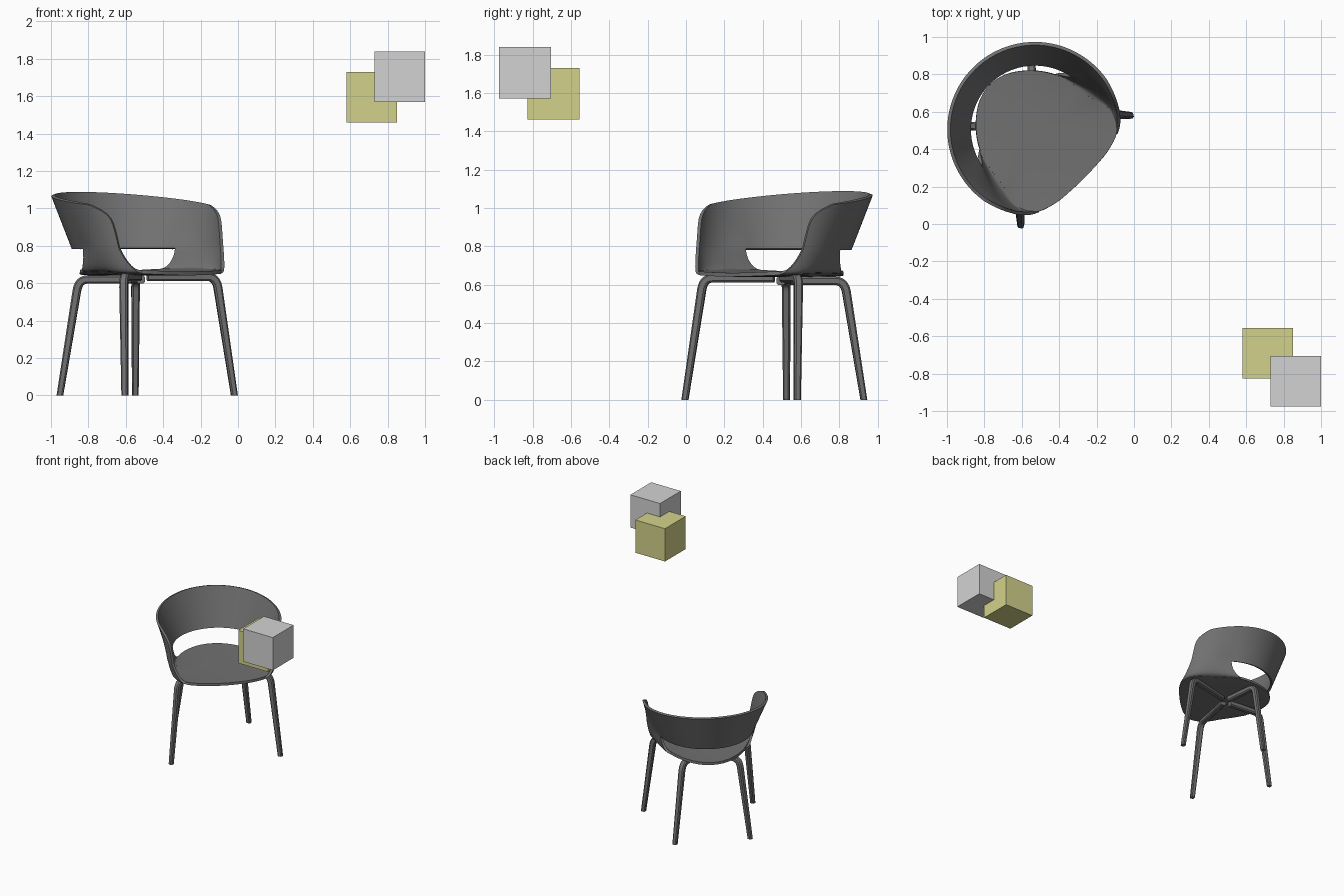
import bpy, bmesh, math
from mathutils import Vector, Matrix

cube = bpy.data.objects.get("Cube")
if cube:
    bpy.data.objects.remove(cube, do_unlink=True)

# Chair placement: local +x is the chair's front, local y its width
PLACE = Matrix.Translation((-0.53, 0.505, 0)) @ Matrix.Rotation(math.radians(-45), 4, 'Z')


def material(name, rgb):
    m = bpy.data.materials.new(name)
    m.use_nodes = True
    m.diffuse_color = (*rgb, 1)
    m.node_tree.nodes["Principled BSDF"].inputs["Base Color"].default_value = (*rgb, 1)
    return m


CHARCOAL = material("charcoal", (0.165, 0.165, 0.165))
GREY = material("light grey", (0.65, 0.65, 0.65))
YELLOW = material("dull yellow", (0.65, 0.65, 0.26))


def finish(name, bm, mat, thickness=0.0):
    """Turn a half mesh into a mirrored, optionally thickened chair part."""
    bmesh.ops.remove_doubles(bm, verts=bm.verts, dist=0.0002)
    bmesh.ops.recalc_face_normals(bm, faces=bm.faces)
    me = bpy.data.meshes.new(name)
    bm.to_mesh(me)
    bm.free()
    me.materials.append(mat)
    ob = bpy.data.objects.new(name, me)
    bpy.context.collection.objects.link(ob)
    ob.matrix_world = PLACE
    mirror = ob.modifiers.new("mirror", 'MIRROR')
    mirror.use_axis = (False, True, False)
    mirror.merge_threshold = 0.0005
    if thickness:
        solid = ob.modifiers.new("thickness", 'SOLIDIFY')
        solid.thickness = thickness
        solid.offset = 0
    bpy.ops.object.select_all(action='DESELECT')
    ob.select_set(True)
    bpy.context.view_layer.objects.active = ob
    bpy.ops.object.convert(target='MESH')
    bpy.ops.object.shade_smooth_by_angle(angle=math.radians(40))
    return ob


def grid(bm, rows):
    """Skin rows of points; neighbouring rows share their leading columns."""
    vs = [[bm.verts.new(p) for p in row] for row in rows]
    for a, b in zip(vs, vs[1:]):
        for i in range(min(len(a), len(b)) - 1):
            quad = (a[i], a[i + 1], b[i + 1], b[i])
            bm.faces.new(quad)


# Seat radius every 15 degrees, from the front round to the back
RIM = [.37, .38, .41, .44, .415, .345, .322, .315, .313, .315, .323, .335, .34]


def seat_radius(deg):
    k = min(int(deg / 15), 11)
    t = deg / 15 - k
    p0, p1, p2, p3 = (RIM[min(abs(j), 24 - abs(j))] for j in range(k - 1, k + 3))
    return p1 + 0.5 * t * (p2 - p0 + t * (2*p0 - 5*p1 + 4*p2 - p3 + t * (3*(p1 - p2) + p3 - p0)))


def rim_height(deg):
    return 0.652 + 0.018 * math.sin(math.radians(deg)) ** 2


def polar(r, deg, z):
    a = math.radians(deg)
    return (r * math.cos(a), r * math.sin(a), z)


# Seat: shallow dished pad
bm = bmesh.new()
rows = []
for j in range(11):
    f = max(j / 10, 0.001)
    rows.append([polar(f * seat_radius(a), a, 0.65 + f ** 3 * (rim_height(a) - 0.65))
                 for a in range(0, 181, 3)])
grid(bm, rows)
finish("seat", bm, CHARCOAL, 0.02)

# Backrest shell: side panels rise from the seat into a leaning wraparound band
BAND_Z = 0.785
HOLE = 101


def band_radius(deg, t):
    w = min(max((deg - 52) / 53, 0), 1)
    w = w * w * (3 - 2 * w)
    return 0.46 - 0.11 * w * (1 - t)


def span(a, b, n):
    return [a + (b - a) * i / n for i in range(n + 1)]


rows = []
for s in span(0, 1, 10):
    front = 42 + 16 * s ** 0.7
    back = HOLE + 14 * (1 - s) ** 2
    row = []
    for a in span(front, back, 14):
        r0, z0 = seat_radius(a), rim_height(a)
        r = r0 + (band_radius(a, 0) - r0) * s ** 0.6
        row.append(polar(r, a, z0 + (BAND_Z - z0) * s ** 1.5))
    rows.append(row)
rows.pop()
for t in (0, .15, .3, .45, .6, .72, .82, .9, .96, 1):
    front = 58 + 7 * t + 15 * t ** 8
    row = []
    for a in span(front, HOLE, 14) + span(HOLE, 180, 24)[1:]:
        top = 1.03 - 0.055 * math.cos(math.radians(a))
        row.append(polar(band_radius(a, t), a, BAND_Z + t * (top - BAND_Z)))
    rows.append(row)
bm = bmesh.new()
grid(bm, rows)
finish("backrest_shell", bm, CHARCOAL, 0.018)


# Legs: chamfered bars swept from foot, over a knee, to the middle of the seat
def leg(name, foot, knee, end, bar_z):
    foot, knee, end = Vector((*foot, 0)), Vector((*knee, bar_z)), Vector((*end, bar_z))
    down, inward = (foot - knee).normalized(), (end - knee).normalized()
    p0, p2 = knee + down * 0.06, knee + inward * 0.05
    path = [foot]
    for t in span(0, 1, 6):
        path.append(p0 * (1 - t) ** 2 + knee * 2 * t * (1 - t) + p2 * t * t)
    path.append(end)
    side = inward.cross(Vector((0, 0, 1))).normalized()
    bm = bmesh.new()
    rings = []
    for i, p in enumerate(path):
        d = path[min(i + 1, len(path) - 1)] - path[max(i - 1, 0)]
        if i == 0:
            d = Vector((0, 0, 1))
        out = side.cross(d.normalized())
        w = 0.017 if i == 0 else 0.022
        c = w * 0.6
        section = [(w, c), (c, w), (-c, w), (-w, c), (-w, -c), (-c, -w), (c, -w), (w, -c)]
        rings.append([bm.verts.new(p + side * x + out * y) for x, y in section])
    for a, b in zip(rings, rings[1:]):
        for i in range(8):
            j = (i + 1) % 8
            bm.faces.new((a[i], a[j], b[j], b[i]))
    bm.faces.new(rings[0])
    bm.faces.new(rings[-1])
    finish(name, bm, CHARCOAL)


leg("front_legs", (.308, .414), (.235, .35), (.03, .035), .634)
leg("back_legs", (-.312, .285), (-.24, .215), (-.02, .035), .62)


# Two floating overlapping cubes
def block(name, lo, size, mat):
    bm = bmesh.new()
    bmesh.ops.create_cube(bm, size=size)
    bmesh.ops.translate(bm, verts=bm.verts, vec=Vector(lo) + Vector((size, size, size)) / 2)
    me = bpy.data.meshes.new(name)
    bm.to_mesh(me)
    bm.free()
    me.materials.append(mat)
    bpy.context.collection.objects.link(bpy.data.objects.new(name, me))


block("grey_cube", (.73, -.975, 1.57), .27, GREY)
block("yellow_cube", (.58, -.825, 1.46), .27, YELLOW)
